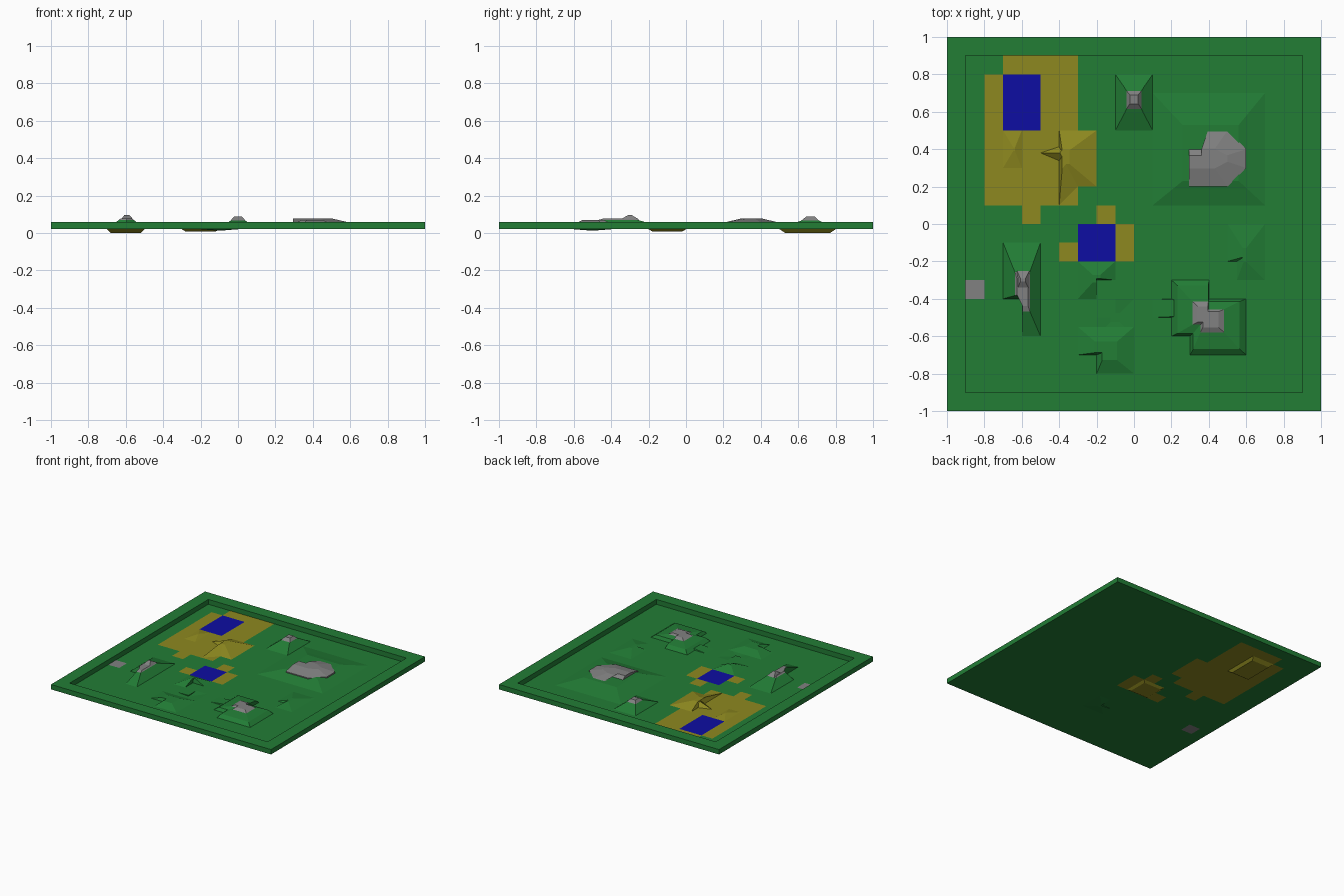
import bpy, bmesh

if "Cube" in bpy.data.objects:
    bpy.data.objects.remove(bpy.data.objects["Cube"])

G = 0.02  # ground level


def material(name, rgb):
    m = bpy.data.materials.new(name)
    m.diffuse_color = (*rgb, 1)
    m.use_nodes = True
    m.node_tree.nodes["Principled BSDF"].inputs["Base Color"].default_value = m.diffuse_color
    return m


GRASS = material("grass green", (0.016, 0.205, 0.036))
SAND = material("sand yellow", (0.27, 0.25, 0.014))
WATER = material("water blue", (0.004, 0.004, 0.36))
ROCK = material("rock grey", (0.22, 0.22, 0.22))


def finish(name, bm, mats):
    me = bpy.data.meshes.new(name)
    bm.to_mesh(me)
    bm.free()
    for m in mats:
        me.materials.append(m)
    ob = bpy.data.objects.new(name, me)
    bpy.context.collection.objects.link(ob)
    return ob


def rect(x0, x1, y0, y1):
    return [(x0, y0), (x1, y0), (x1, y1), (x0, y1)]


def loft(name, outline, centre, levels, z0=G, cap=True):
    """Outline scaled about a centre through (z, scale x, scale y, material) levels."""
    bm = bmesh.new()
    mats = []
    cx, cy = centre

    def ring(z, sx, sy):
        return [bm.verts.new((cx + (x - cx) * sx, cy + (y - cy) * sy, z)) for x, y in outline]

    low = ring(z0, 1, 1)
    n = len(low)
    for i, (z, sx, sy, mat) in enumerate(levels):
        if mat not in mats:
            mats.append(mat)
        high = ring(z, sx, sy)
        faces = [bm.faces.new((low[k], low[(k + 1) % n], high[(k + 1) % n], high[k])) for k in range(n)]
        if cap and i == len(levels) - 1:
            faces.append(bm.faces.new(high))
        for f in faces:
            f.material_index = mats.index(mat)
        low = high
    if cap:
        bmesh.ops.triangulate(bm, faces=[f for f in bm.faces if len(f.verts) > 4])
    return finish(name, bm, mats)


def inside(x, y, areas):
    return any(a < x < b and c < y < d for a, b, c, d in areas)


# Ground sheet: square tiles, coloured by area, open above the pits
sand = [(-.8, -.3, .1, .8), (-.7, -.3, .8, .9), (-.3, -.2, .2, .5), (-.6, -.5, 0, .1),
        (-.2, -.1, 0, .1), (-.1, 0, -.2, 0), (-.4, -.3, -.2, -.1)]
pools = [(-.7, -.5, .5, .8), (-.3, -.1, -.2, 0)]
hollow = [(-.1, 0, -.6, -.4), (-.2, -.1, -.6, -.5)]
bm = bmesh.new()
bmesh.ops.create_grid(bm, x_segments=20, y_segments=20, size=1)
for v in bm.verts:
    v.co.z = G
gone = []
for f in bm.faces:
    c = f.calc_center_median()
    if inside(c.x, c.y, pools + hollow):
        gone.append(f)
    elif inside(c.x, c.y, sand):
        f.material_index = 1
    elif inside(c.x, c.y, [(-.9, -.8, -.4, -.3)]):
        f.material_index = 2
bmesh.ops.delete(bm, geom=gone, context='FACES')
finish("ground", bm, [GRASS, SAND, ROCK])

# Raised rim around the edge
bm = bmesh.new()
rings = [[bm.verts.new((x, y, z)) for x, y in rect(-s, s, -s, s)]
         for s, z in ((1, G), (1, .06), (.9, .06), (.9, G))]
for a, b in zip(rings, rings[1:]):
    for k in range(4):
        bm.faces.new((a[k], a[(k + 1) % 4], b[(k + 1) % 4], b[k]))
finish("rim", bm, [GRASS])

# Water sheets with sandy basins below
for name, area, zb, s in (("large_pool", pools[0], 0, .8), ("small_pool", pools[1], .008, .8)):
    bm = bmesh.new()
    bm.faces.new([bm.verts.new((x, y, G)) for x, y in rect(*area)])
    finish(name + "_water", bm, [WATER])
    mid = ((area[0] + area[1]) / 2, (area[2] + area[3]) / 2)
    basin = loft(name + "_basin", rect(*area), mid, [(zb, s, s, SAND)])
    basin.data.flip_normals()

# Shallow grassy hollow with one quarter left level
pit = loft("hollow", [(-.2, -.6), (0, -.6), (0, -.4), (-.1, -.4), (-.1, -.5), (-.2, -.5)],
           (-.1, -.5), [(.014, .25, .25, GRASS)])
pit.data.flip_normals()

# Rocky-topped hills
loft("back_hill", rect(-.1, .1, .5, .8), (0, .67),
     [(.058, .5, .45, GRASS), (.066, .4, .32, GRASS), (.087, .22, .16, ROCK)])
loft("left_hill", [(-.7, -.4), (-.6, -.4), (-.6, -.6), (-.5, -.6), (-.5, -.1), (-.7, -.1)],
     (-.595, -.37), [(.07, .4, .42, GRASS), (.078, .3, .3, ROCK)])
loft("left_hill_peak", rect(-.625, -.56, -.35, -.25), (-.595, -.3),
     [(.097, .4, .15, ROCK)], z0=.072)
loft("front_hill", [(.3, -.7), (.6, -.7), (.6, -.4), (.4, -.4), (.4, -.3), (.2, -.3), (.2, -.6), (.3, -.6)],
     (.395, -.495), [(.045, .83, .85, GRASS), (.057, .42, .41, GRASS), (.07, .28, .28, ROCK)])
loft("front_hill_ramp", rect(.1, .22, -.5, -.4), (.22, -.45), [(.03, .1, .9, GRASS)])

# Wide mound with a rock plateau
loft("wide_mound", rect(.1, .7, .1, .7), (.42, .36),
     [(.042, .68, .68, GRASS), (.056, .5, .5, GRASS)])
loft("rock_plateau", [(.295, .2), (.5, .2), (.6, .3), (.6, .4), (.5, .5), (.395, .5), (.395, .4), (.295, .4)],
     (.295, .35), [(.055, 1, 1, ROCK), (.078, .67, .35, ROCK)], z0=.04)

# Low grassy hills
loft("right_hill", [(.55, -.3), (.7, -.3), (.7, 0), (.5, 0), (.5, -.2), (.55, -.2)],
     (.59, -.17), [(.04, .1, .25, GRASS)])
loft("pool_hill", [(-.3, -.4), (-.2, -.4), (-.2, -.3), (-.1, -.3), (-.1, -.2), (-.3, -.2)],
     (-.2, -.29), [(.055, .2, .2, GRASS)])
loft("near_hill", [(-.2, -.8), (0, -.8), (0, -.55), (-.3, -.55), (-.3, -.7), (-.2, -.7)],
     (-.15, -.68), [(.045, .4, .4, GRASS)])

# Sandy dune and its spurs
loft("dune", [(-.4, .1), (-.3, .2), (-.2, .2), (-.2, .5), (-.4, .5)],
     (-.38, .36), [(.058, .2, .25, SAND)])
loft("dune_spur", [(-.5, .38), (-.38, .33), (-.38, .42)], (-.385, .38), [(.055, .1, .4, SAND)])
loft("small_dune", [(-.7, .3), (-.6, .3), (-.6, .5), (-.7, .5)], (-.64, .4), [(.035, .1, .1, SAND)])
